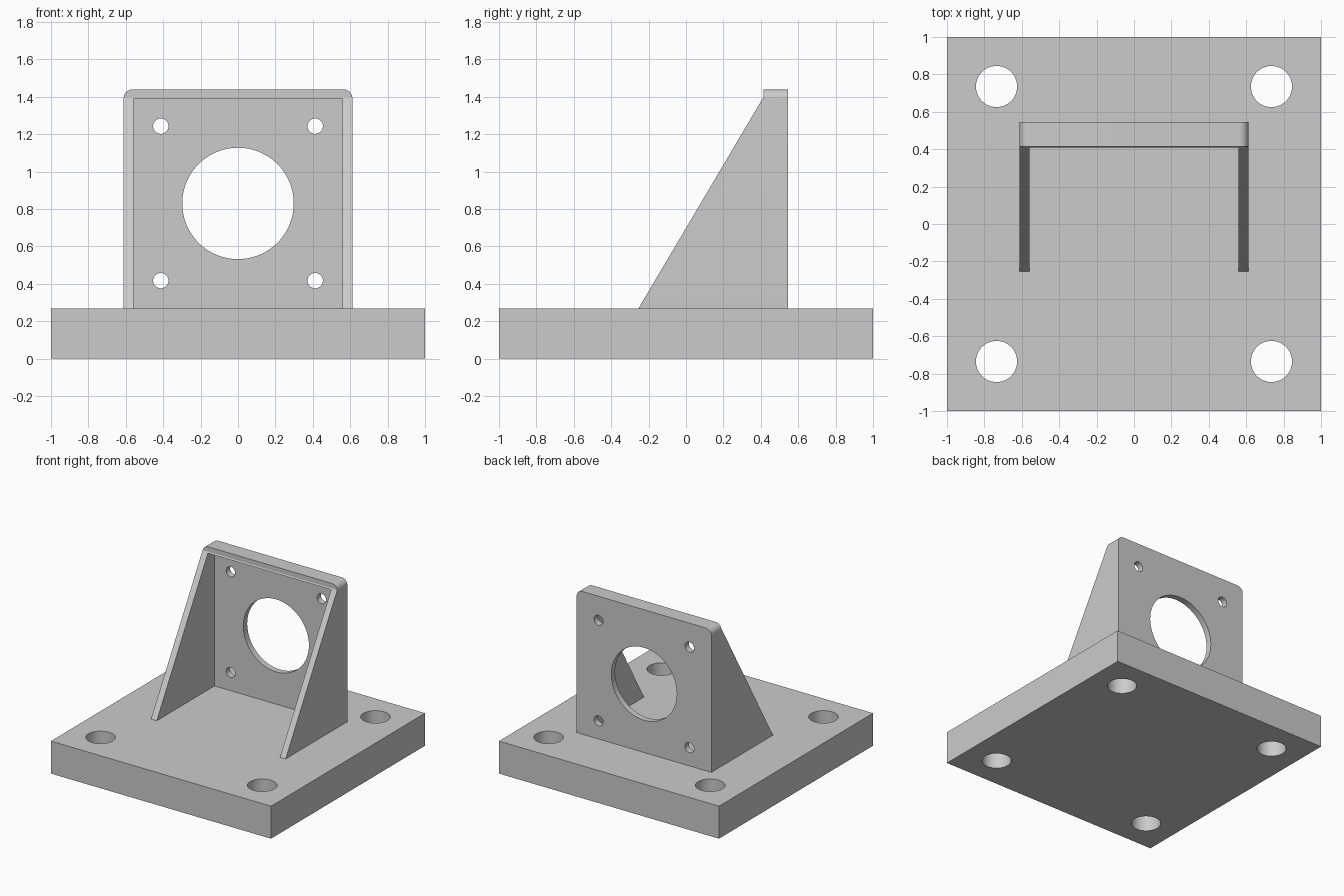
import bpy
import bmesh
from math import cos, sin, pi, radians

if "Cube" in bpy.data.objects:
    bpy.data.objects.remove(bpy.data.objects["Cube"], do_unlink=True)

BASE_TOP = 0.267
BACK = 0.545
HALF = 0.612
TOP = 1.44
ROUND = 0.05

grey = bpy.data.materials.new("light grey")
grey.use_nodes = True
colour = (0.6, 0.6, 0.6, 1)
grey.diffuse_color = colour
grey.node_tree.nodes["Principled BSDF"].inputs["Base Color"].default_value = colour


def prism(name, points, axis, start, end):
    """Extrude a 2D outline along x (y, z outline), y (x, z) or z (x, y)."""
    def place(a, b, t):
        return {"x": (t, a, b), "y": (a, t, b), "z": (a, b, t)}[axis]
    bm = bmesh.new()
    face = bm.faces.new([bm.verts.new(place(a, b, start)) for a, b in points])
    grown = bmesh.ops.extrude_face_region(bm, geom=[face], use_keep_orig=True)
    moved = [v for v in grown["geom"] if isinstance(v, bmesh.types.BMVert)]
    bmesh.ops.translate(bm, verts=moved, vec=place(0, 0, end - start))
    bmesh.ops.recalc_face_normals(bm, faces=bm.faces[:])
    mesh = bpy.data.meshes.new(name)
    bm.to_mesh(mesh)
    bm.free()
    mesh.materials.append(grey)
    obj = bpy.data.objects.new(name, mesh)
    bpy.context.collection.objects.link(obj)
    return obj


def rect(a0, a1, b0, b1):
    return [(a0, b0), (a1, b0), (a1, b1), (a0, b1)]


def arc(a, b, r, start=0, sweep=2 * pi, steps=64, closed=True):
    count = steps if closed else steps + 1
    return [(a + r * cos(start + sweep * i / steps),
             b + r * sin(start + sweep * i / steps)) for i in range(count)]


def activate(obj):
    bpy.ops.object.select_all(action="DESELECT")
    obj.select_set(True)
    bpy.context.view_layer.objects.active = obj


def cut(obj, cutter):
    cutter.hide_render = True
    activate(obj)
    mod = obj.modifiers.new("cut", "BOOLEAN")
    mod.operation = "DIFFERENCE"
    mod.solver = "EXACT"
    mod.object = cutter
    bpy.ops.object.modifier_apply(modifier=mod.name)
    bpy.data.objects.remove(cutter, do_unlink=True)


# Base plate with four bolt holes
base = prism("base_plate", rect(-1, 1, -1, 1), "z", 0, BASE_TOP)
for x in (-0.735, 0.735):
    for y in (-0.735, 0.735):
        cut(base, prism("bolt_cutter", arc(x, y, 0.11), "z", -0.1, 0.5))

# Bracket body with rounded upper corners
outline = [(-HALF, BASE_TOP), (HALF, BASE_TOP)]
outline += arc(HALF - ROUND, TOP - ROUND, ROUND, 0, pi / 2, 12, False)
outline += arc(ROUND - HALF, TOP - ROUND, ROUND, pi / 2, pi / 2, 12, False)
bracket = prism("motor_bracket", outline, "y", -0.255, BACK)

# Hollow that leaves the back wall, top lip and two side gussets
cut(bracket, prism("hollow_cutter", rect(-0.56, 0.56, 0.1, 1.39), "y", -1, 0.495))

# Sloped front of the gussets, ending in a short upright lip
slope = [(-0.255, BASE_TOP), (0.415, 1.4), (0.415, 1.6), (-0.6, 1.6), (-0.6, BASE_TOP)]
cut(bracket, prism("slope_cutter", slope, "x", -1, 1))

# Central bore and four screw holes through the back wall
cut(bracket, prism("bore_cutter", arc(0, 0.83, 0.298), "y", 0.45, 0.6))
for x in (-0.413, 0.413):
    for z in (0.417, 1.243):
        cut(bracket, prism("screw_cutter", arc(x, z, 0.041, steps=32), "y", 0.45, 0.6))

for part in (base, bracket):
    activate(part)
    bpy.ops.object.shade_smooth_by_angle(angle=radians(25))
